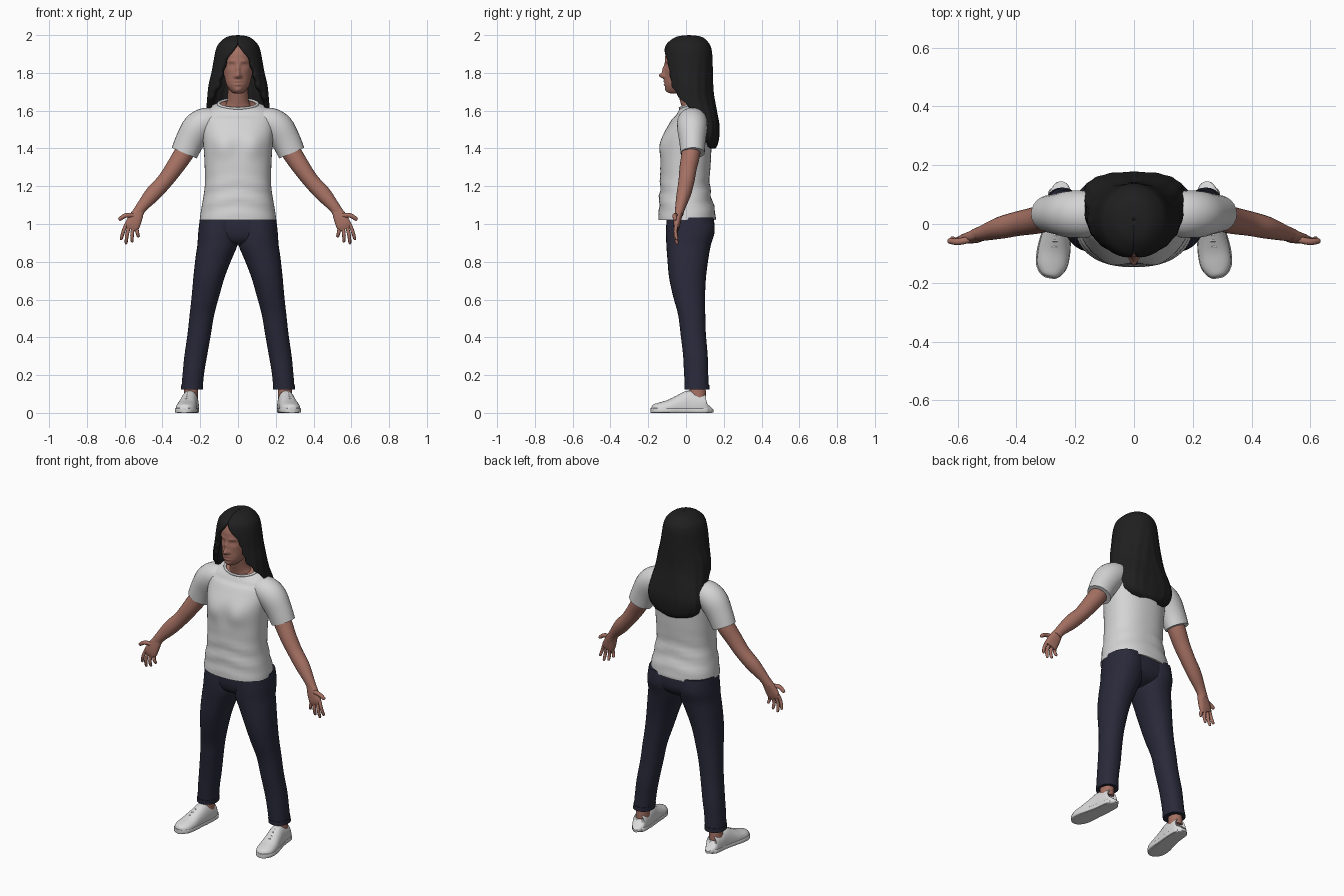
import bpy, math
from mathutils import Vector

cube = bpy.data.objects.get("Cube")
if cube:
    bpy.data.objects.remove(cube, do_unlink=True)

AXIS_Y, AXIS_Z = Vector((0, 1, 0)), Vector((0, 0, 1))


def material(name, red, green, blue):
    mat = bpy.data.materials.new(name)
    mat.use_nodes = True
    mat.diffuse_color = (red, green, blue, 1)
    shader = mat.node_tree.nodes["Principled BSDF"]
    shader.inputs["Base Color"].default_value = (red, green, blue, 1)
    shader.inputs["Roughness"].default_value = 0.8
    return mat


skin = material("skin", .38, .165, .125)
white_cotton = material("white cotton", .66, .66, .67)
denim = material("dark denim", .022, .022, .042)
black_hair = material("black hair", .014, .014, .014)
shoe_white = material("shoe white", .70, .70, .70)


def make_object(name, verts, faces, mat):
    mesh = bpy.data.meshes.new(name)
    mesh.from_pydata(verts, [], faces)
    mesh.materials.append(mat)
    mesh.shade_smooth()
    mesh.set_sharp_from_angle(angle=math.radians(50))
    obj = bpy.data.objects.new(name, mesh)
    bpy.context.collection.objects.link(obj)
    return obj


def smooth_rows(rows, steps):
    """Pass a smooth spline through rows of numbers."""
    result = []
    for i in range(len(rows) - 1):
        before, start = rows[max(i - 1, 0)], rows[i]
        end, after = rows[i + 1], rows[min(i + 2, len(rows) - 1)]
        for k in range(steps):
            t = k / steps
            result.append([
                b + t * ((c - a) / 2 + t * (a - 2.5 * b + 2 * c - d / 2
                                            + t * (1.5 * (b - c) + (d - a) / 2)))
                for a, b, c, d in zip(before, start, end, after)])
    result.append(list(rows[-1]))
    return result


def power(value, exponent):
    return math.copysign(abs(value) ** exponent, value)


def loft(name, sections, mat, side=1, flat=False, depth=AXIS_Y, square=2.0,
         sides=24, steps=4, floor=False):
    """Skin oval sections (x, y, z, half width, half depth) along a path."""
    rows = smooth_rows(sections, steps)
    centres = [Vector(row[:3]) for row in rows]
    verts = []
    for i, row in enumerate(rows):
        along = AXIS_Z if flat else (
            centres[min(i + 1, len(rows) - 1)] - centres[max(i - 1, 0)]).normalized()
        deep = (depth - along * along.dot(depth)).normalized()
        wide = deep.cross(along)
        for k in range(sides):
            turn = math.tau * k / sides
            p = (centres[i] + wide * max(row[3], .002) * power(math.cos(turn), 2 / square)
                 + deep * max(row[4], .002) * power(math.sin(turn), 2 / square))
            verts.append((p.x * side, p.y, max(p.z, 0) if floor else p.z))
    faces = []
    for i in range(len(rows) - 1):
        for k in range(sides):
            n = (k + 1) % sides
            faces.append((i * sides + k, i * sides + n,
                          (i + 1) * sides + n, (i + 1) * sides + k))
    last = (len(rows) - 1) * sides
    faces.append(tuple(reversed(range(sides))))
    faces.append(tuple(range(last, last + sides)))
    if side < 0:
        faces = [tuple(reversed(face)) for face in faces]
    return make_object(name, verts, faces, mat)


def sculpt_front(obj, bumps):
    """Push the front surface along y with soft bumps (x, z, width, height, amount)."""
    for v in obj.data.vertices:
        if v.co.y < -.01:
            x, z = v.co.x, v.co.z
            v.co.y += sum(amount * math.exp(-((abs(x) - bx) / w) ** 2 - ((z - bz) / h) ** 2)
                          for bx, bz, w, h, amount in bumps)


# Head with sculpted face
head = loft("head", [
    (0, -.055, 1.69, .012, .02), (0, -.05, 1.70, .034, .048),
    (0, -.035, 1.735, .06, .076), (0, -.014, 1.79, .074, .097),
    (0, -.005, 1.85, .083, .106), (0, 0, 1.91, .083, .106),
    (0, .005, 1.955, .06, .08), (0, .01, 1.975, .01, .015)],
    skin, flat=True, sides=72, steps=9)
sculpt_front(head, [
    (0, 1.785, .013, .014, -.030),   # nose tip
    (0, 1.815, .010, .026, -.014),   # nose bridge
    (.016, 1.78, .007, .008, -.008),  # nostrils
    (.034, 1.838, .018, .012, .010),  # eye sockets
    (.034, 1.836, .010, .006, -.006),  # eyelids
    (.032, 1.862, .022, .008, -.005),  # brows
    (0, 1.755, .020, .006, -.008),   # upper lip
    (0, 1.739, .018, .006, -.008),   # lower lip
    (0, 1.747, .022, .003, .005),    # mouth line
    (0, 1.708, .02, .014, -.006)])   # chin

loft("neck", [(0, .04, 1.58, .095, .06), (0, .035, 1.62, .072, .058),
              (0, .02, 1.66, .056, .054), (0, 0, 1.75, .055, .06)], skin, flat=True)

# Long hair: a thick sheet wrapped around the back, open at the face
# Rows: height, centre y, half width, half depth, wrap angle, squareness
hair_rows = smooth_rows([
    (2.0, .015, .004, .004, 180, 2), (1.99, .015, .06, .07, 180, 2),
    (1.955, .01, .102, .113, 179, 2), (1.92, .01, .118, .126, 168, 2),
    (1.87, .01, .128, .13, 148, 2), (1.80, .012, .14, .13, 140, 2),
    (1.74, .016, .154, .128, 136, 2), (1.69, .022, .16, .126, 124, 2.1),
    (1.64, .035, .165, .122, 108, 2.2), (1.59, .06, .17, .106, 95, 2.4),
    (1.52, .08, .178, .097, 86, 2.6), (1.46, .085, .168, .09, 82, 2.6),
    (1.42, .09, .135, .077, 78, 2.4), (1.4, .095, .08, .06, 74, 2)], 5)
columns = 72
hair_verts, hair_faces = [], []
for i, (z, cy, rx, ry, wrap, square) in enumerate(hair_rows):
    wrap = min(wrap, 180)
    fade = min(max((1.93 - z) * 6, 0), 1)
    wrap += 2.5 * fade * math.sin(z * 110)
    for j in range(columns + 1):
        turn = math.radians(wrap) * (2 * j / columns - 1)
        swell = 1 + .010 * fade * math.sin(17 * abs(turn) + 14 * z)
        swell -= .02 * math.exp(-((abs(turn) - math.pi) / .12) ** 2)
        hair_verts.append((rx * swell * power(math.sin(turn), 2 / square),
                           cy + ry * swell * power(math.cos(turn), 2 / square), z))
        if i and j:
            b = i * (columns + 1) + j
            a = b - columns - 1
            hair_faces.append((a - 1, a, b, b - 1))
hair = make_object("long_hair", hair_verts, hair_faces, black_hair)
shell = hair.modifiers.new("thickness", "SOLIDIFY")
shell.thickness = .028
shell.offset = -1

# T-shirt body, with the neck opening tilted towards the front
shirt = loft("shirt_body", [
    (0, .005, 1.02, .202, .152), (0, .005, 1.06, .198, .150),
    (0, -.006, 1.2, .176, .132), (0, -.002, 1.34, .178, .134),
    (0, .004, 1.45, .186, .132), (0, .022, 1.53, .192, .112),
    (0, .033, 1.58, .188, .09), (0, .036, 1.61, .165, .08),
    (0, .035, 1.635, .102, .068)], white_cotton, flat=True, square=2.3, sides=48, steps=6)
sculpt_front(shirt, [(.08, 1.41, .05, .06, -.014), (0, 1.40, .03, .07, .004)])
for v in shirt.data.vertices:
    v.co.z += .36 * (v.co.y - .035) * min(max((v.co.z - 1.56) / .075, 0), 1)
    # loose folds around the waist
    loose = math.exp(-((v.co.z - 1.15) / .09) ** 2)
    v.co.y += .005 * loose * math.sin(70 * v.co.z + 14 * abs(v.co.x))
shirt.data.materials.append(skin)
shirt.data.polygons[-1].material_index = 1

bpy.ops.mesh.primitive_torus_add(major_radius=.1, minor_radius=.008, major_segments=40,
                                 minor_segments=8, location=(0, .035, 1.636),
                                 rotation=(math.atan(.36), 0, 0))
collar = bpy.context.object
collar.name = "shirt_collar"
collar.scale = (1.03, .72, 1)
collar.data.materials.append(white_cotton)
collar.data.shade_smooth()

# Hips joining both trouser legs
loft("trouser_hips", [
    (0, .015, .885, .05, .05), (0, .018, .91, .15, .10),
    (0, .024, .96, .205, .124), (0, .022, 1.04, .196, .122)],
    denim, flat=True, square=2.3, sides=36)

fingers = {
    "index": [(.592, -.05, 1.0), (.607, -.056, .96), (.62, -.048, .915)],
    "middle": [(.577, -.05, .985), (.588, -.057, .94), (.593, -.046, .893)],
    "ring": [(.556, -.05, .98), (.561, -.057, .94), (.560, -.046, .903)],
    "little": [(.537, -.047, .98), (.533, -.055, .955), (.526, -.046, .93)],
    "thumb": [(.55, -.05, 1.045), (.595, -.06, 1.045), (.632, -.057, 1.022)]}

for side, label in ((1, "left"), (-1, "right")):
    # Sleeve and arm
    loft(label + "_sleeve", [
        (.12, .034, 1.555, .06, .07), (.17, .033, 1.54, .077, .08),
        (.215, .033, 1.505, .083, .08), (.255, .034, 1.44, .077, .07),
        (.284, .035, 1.376, .072, .064)], white_cotton, side)
    loft(label + "_arm", [
        (.2, .03, 1.52, .05, .05), (.28, .027, 1.385, .052, .05),
        (.335, .012, 1.3, .047, .046), (.39, .002, 1.225, .042, .042),
        (.45, -.012, 1.16, .042, .038), (.51, -.03, 1.09, .03, .027),
        (.535, -.037, 1.05, .03, .022)], skin, side)
    # Hand and fingers
    loft(label + "_palm", [
        (.522, -.034, 1.075, .027, .022), (.541, -.043, 1.035, .036, .02),
        (.559, -.049, .995, .04, .017), (.568, -.05, .972, .035, .011)],
        skin, side, square=2.5)
    for finger, path in fingers.items():
        r = .012 if finger == "thumb" else .0095
        base, middle, tip = (Vector(point) for point in path)
        near_tip = middle.lerp(tip, .85)
        loft(f"{label}_{finger}_finger", [
            (*base, r, r), (*middle, r, r), (*near_tip, r * .8, r * .8),
            (*tip, r * .25, r * .25)], skin, side, sides=10, steps=3)

    # Trouser leg with turned hem
    loft(label + "_trouser_leg", [
        (.244, .058, .125, .056, .063), (.235, .053, .22, .057, .064),
        (.224, .05, .3, .060, .065), (.205, .038, .42, .062, .067),
        (.191, .03, .52, .065, .072), (.172, .016, .62, .073, .085),
        (.153, .008, .72, .083, .098), (.128, .01, .82, .097, .109),
        (.109, .014, .89, .106, .118), (.106, .023, .96, .104, .129),
        (.103, .022, 1.035, .098, .124)], denim, side, flat=True, square=2.2, sides=32)
    loft(label + "_trouser_hem", [
        (.244, .058, .125, .058, .066), (.242, .057, .15, .058, .066)],
        denim, side, flat=True, square=2.2, sides=32)
    loft(label + "_ankle", [(.25, .062, .07, .038, .045), (.247, .06, .17, .036, .042)],
         skin, side, flat=True)

    # Shoe: rounded upper on a flat sole, with laces
    loft(label + "_shoe_upper", [
        (.248, .118, .04, .02, .03), (.249, .108, .035, .038, .062),
        (.252, .06, .035, .045, .072), (.256, .015, .035, .046, .083),
        (.264, -.035, .03, .049, .066), (.272, -.09, .025, .054, .045),
        (.279, -.14, .022, .051, .033), (.284, -.172, .02, .032, .024),
        (.286, -.182, .02, .012, .010)],
        shoe_white, side, depth=AXIS_Z, square=2.3, floor=True)
    loft(label + "_shoe_sole", [
        (.248, .122, .013, .022, .013), (.249, .108, .013, .042, .013),
        (.254, .03, .013, .047, .013), (.264, -.035, .013, .051, .013),
        (.273, -.09, .013, .057, .013), (.280, -.14, .013, .054, .013),
        (.284, -.172, .013, .036, .013), (.286, -.185, .013, .015, .013)],
        shoe_white, side, depth=AXIS_Z, square=6, sides=32, floor=True)
    for k in range(4):
        y, z, x = -.015 - .021 * k, .107 - .0105 * k, .261 + .003 * k
        loft(f"{label}_lace_{k + 1}", [
            (x - .028, y, z - .017, .004, .004), (x, y, z, .004, .004),
            (x + .028, y, z - .017, .004, .004)], shoe_white, side, sides=8)
